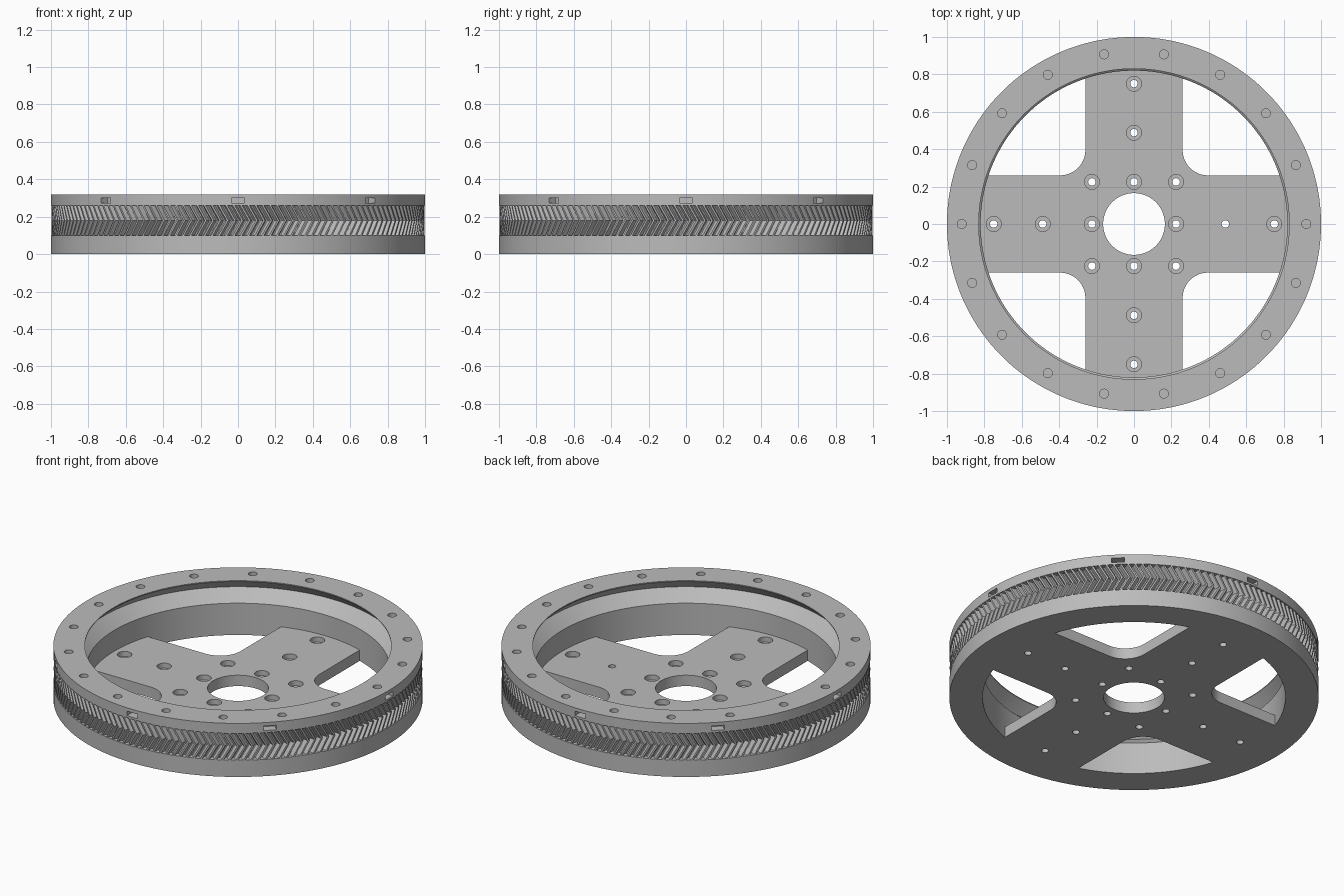
import bpy
import bmesh
from math import sin, cos, pi, radians, asin
from mathutils import Matrix, Vector

if "Cube" in bpy.data.objects:
    bpy.data.objects.remove(bpy.data.objects["Cube"], do_unlink=True)

GREY = (0.5, 0.5, 0.5, 1)
metal = bpy.data.materials.new("plain grey")
metal.use_nodes = True
metal.diffuse_color = GREY
metal.node_tree.nodes["Principled BSDF"].inputs["Base Color"].default_value = GREY

SEGMENTS = 180
TEETH = 160
PLATE = 0.065       # spoke plate thickness
INNER = 0.82        # inner wall radius
BAND_LOW, BAND_HIGH = 0.10, 0.26
ROOT = 0.968        # tooth root radius


def polar(r, a, z=0.0):
    return Vector((r * cos(a), r * sin(a), z))


def make_object(name, bm):
    bmesh.ops.recalc_face_normals(bm, faces=bm.faces)
    mesh = bpy.data.meshes.new(name)
    bm.to_mesh(mesh)
    bm.free()
    obj = bpy.data.objects.new(name, mesh)
    bpy.context.collection.objects.link(obj)
    mesh.materials.append(metal)
    return obj


def activate(obj):
    bpy.ops.object.select_all(action='DESELECT')
    obj.select_set(True)
    bpy.context.view_layer.objects.active = obj


def cut(obj, bm):
    cutter = make_object("cutter", bm)
    cutter.hide_render = True
    activate(obj)
    mod = obj.modifiers.new("cut", 'BOOLEAN')
    mod.operation = 'DIFFERENCE'
    mod.solver = 'EXACT'
    mod.object = cutter
    bpy.ops.object.modifier_apply(modifier=mod.name)
    bpy.data.objects.remove(cutter, do_unlink=True)


def add_cylinder(bm, x, y, r, z0, z1, sides=24):
    bmesh.ops.create_cone(bm, cap_ends=True, segments=sides, radius1=r, radius2=r,
                          depth=z1 - z0,
                          matrix=Matrix.Translation((x, y, (z0 + z1) / 2)))


def smooth(obj):
    activate(obj)
    bpy.ops.object.shade_smooth_by_angle(angle=radians(25))


# Rim: lathed section with a recessed tooth band and an inner V groove
section = [(INNER, 0), (1, 0), (1, BAND_LOW), (ROOT, BAND_LOW), (ROOT, BAND_HIGH),
           (1, BAND_HIGH), (1, 0.32), (0.83, 0.32), (0.83, 0.315),
           (0.892, 0.255), (INNER, 0.19)]
bm = bmesh.new()
rings = [[bm.verts.new(polar(r, 2 * pi * i / SEGMENTS, z)) for r, z in section]
         for i in range(SEGMENTS)]
for i, ring in enumerate(rings):
    after = rings[(i + 1) % SEGMENTS]
    for j in range(len(section)):
        k = (j + 1) % len(section)
        bm.faces.new((ring[j], after[j], after[k], ring[k]))
rim = make_object("rim", bm)

# Bolt holes in the rim top
bm = bmesh.new()
for i in range(18):
    p = polar(0.921, radians(20 * i))
    add_cylinder(bm, p.x, p.y, 0.024, 0.27, 0.4)
cut(rim, bm)

# Slots around the upper rim edge
bm = bmesh.new()
for i in range(8):
    a = radians(45 * i)
    bmesh.ops.create_cube(bm, size=1, matrix=Matrix.Translation(polar(1.0, a, 0.286))
                          @ Matrix.Rotation(a, 4, 'Z')
                          @ Matrix.Diagonal((0.1, 0.07, 0.027, 1)))
cut(rim, bm)
smooth(rim)

# Herringbone teeth: trapezoid teeth twisted forward at mid height
bm = bmesh.new()
pitch = 2 * pi / TEETH
tooth = [(0.0, ROOT - 0.002), (0.3, 0.998), (0.55, 0.998), (0.85, ROOT - 0.002)]
levels = [(BAND_LOW, 0), (0.18, 0.045), (BAND_HIGH, 0)]
for t in range(TEETH):
    rows = [[bm.verts.new(polar(r, (t + f) * pitch + twist, z)) for f, r in tooth]
            for z, twist in levels]
    for low, high in zip(rows, rows[1:]):
        for j in range(4):
            k = (j + 1) % 4
            bm.faces.new((low[j], low[k], high[k], high[j]))
    bm.faces.new(rows[0])
    bm.faces.new(rows[-1])
make_object("herringbone_teeth", bm)

# Spoke plate: four broad arms with rounded inner corners
HALF, FILLET = 0.26, 0.135
edge = INNER + 0.001
spread = asin(HALF / edge)
arc_steps = 18
outline = []
for q in range(4):
    turn = Matrix.Rotation(q * pi / 2, 3, 'Z')
    for i in range(arc_steps + 1):
        outline.append(turn @ polar(edge, spread * (2 * i / arc_steps - 1)))
    centre = Vector((HALF + FILLET, HALF + FILLET, 0))
    for i in range(13):
        outline.append(turn @ (centre + polar(FILLET, -pi / 2 - i * pi / 24)))
bm = bmesh.new()
base = bm.faces.new([bm.verts.new(p) for p in outline])
grown = bmesh.ops.extrude_face_region(bm, geom=[base])
bmesh.ops.translate(bm, vec=(0, 0, PLATE),
                    verts=[v for v in grown["geom"] if isinstance(v, bmesh.types.BMVert)])
plate = make_object("spoke_plate", bm)

# Centre bore and screw holes, counterbored except one
spots = [(0.225 * x, 0.225 * y) for x in (-1, 0, 1) for y in (-1, 0, 1) if x or y]
for r in (0.488, 0.75):
    spots += [(r, 0), (-r, 0), (0, r), (0, -r)]
bores = bmesh.new()
sinks = bmesh.new()
add_cylinder(bores, 0, 0, 0.165, -0.1, 0.2, 64)
for x, y in spots:
    add_cylinder(bores, x, y, 0.02, -0.1, 0.2)
    if (x, y) != (0.488, 0):
        add_cylinder(sinks, x, y, 0.04, 0.035, 0.2)
cut(plate, bores)
cut(plate, sinks)
smooth(plate)
